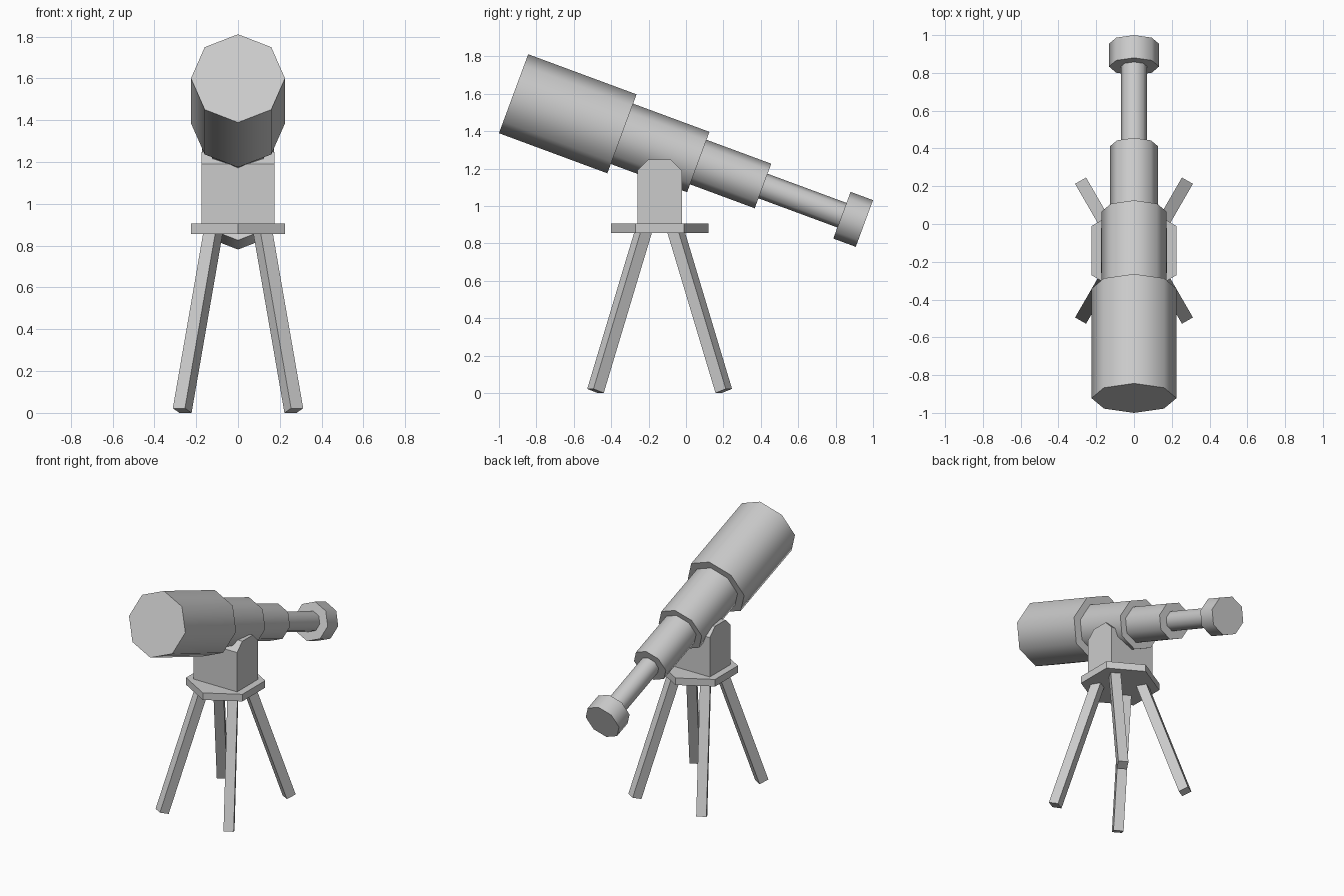
import bpy, bmesh
from math import radians, sin, cos, tau
from mathutils import Vector, Matrix

if "Cube" in bpy.data.objects:
    bpy.data.objects.remove(bpy.data.objects["Cube"])


def prism(name, outline, depth, matrix, smooth=False):
    """Extrude a 2D outline along local z, then place it with a matrix."""
    bm = bmesh.new()
    face = bm.faces.new([bm.verts.new((x, y, 0)) for x, y in outline])
    new = bmesh.ops.extrude_face_region(bm, geom=[face])["geom"]
    bmesh.ops.translate(bm, vec=(0, 0, depth),
                        verts=[g for g in new if isinstance(g, bmesh.types.BMVert)])
    bm.transform(matrix)
    bmesh.ops.recalc_face_normals(bm, faces=bm.faces)
    mesh = bpy.data.meshes.new(name)
    bm.to_mesh(mesh)
    bm.free()
    obj = bpy.data.objects.new(name, mesh)
    bpy.context.collection.objects.link(obj)
    if smooth:
        bpy.ops.object.select_all(action='DESELECT')
        obj.select_set(True)
        bpy.context.view_layer.objects.active = obj
        bpy.ops.object.shade_smooth_by_angle(angle=radians(60))
    return obj


def polygon(sides, radius):
    return [(radius * sin(tau * i / sides), radius * cos(tau * i / sides))
            for i in range(sides)]


# Telescoping eight-sided tubes along one tilted axis
tilt = radians(20.3)
axis = Matrix.Translation((0, -0.922, 1.6)) @ Matrix.Rotation(-radians(90) - tilt, 4, 'X')
tubes = [("objective_tube", 0.0, 0.618, 0.225),
         ("main_tube", 0.6, 1.053, 0.172),
         ("draw_tube", 1.03, 1.422, 0.127),
         ("eyepiece_tube", 1.40, 1.89, 0.07),
         ("eyepiece", 1.872, 2.0, 0.133)]
for name, start, end, radius in tubes:
    prism(name, polygon(8, radius), end - start,
          axis @ Matrix.Translation((0, 0, start)), smooth=True)

# Mount block with chamfered top, extruded across x
pivot_y = -0.141
to_x = Matrix(((0, 0, 1, -0.175), (1, 0, 0, pivot_y), (0, 1, 0, 0), (0, 0, 0, 1)))
prism("mount_block", [(-0.119, 0.9), (0.119, 0.9), (0.119, 1.19), (0.06, 1.249),
                      (-0.06, 1.249), (-0.119, 1.19)], 0.35, to_x)

# Hexagonal plate
prism("hexagon_plate", polygon(6, 0.26), 0.051, Matrix.Translation((0, pivot_y, 0.855)))

# Four splayed square legs
h = 0.0335
square = [(-h, -h), (h, -h), (h, h), (-h, h)]
for sx, side in ((-1, "left"), (1, "right")):
    for sy, end in ((-1, "front"), (1, "back")):
        foot = Vector((sx * 0.267, pivot_y + sy * 0.343, 0.011))
        top = Vector((sx * 0.118, pivot_y + sy * 0.085, 0.87))
        d = (top - foot).normalized()
        t = d.cross(Vector((0, 0, 1))).normalized()
        frame = Matrix((t, d.cross(t), d)).transposed().to_4x4()
        prism(f"{end}_{side}_leg", square, (top - foot).length,
              Matrix.Translation(foot) @ frame)
